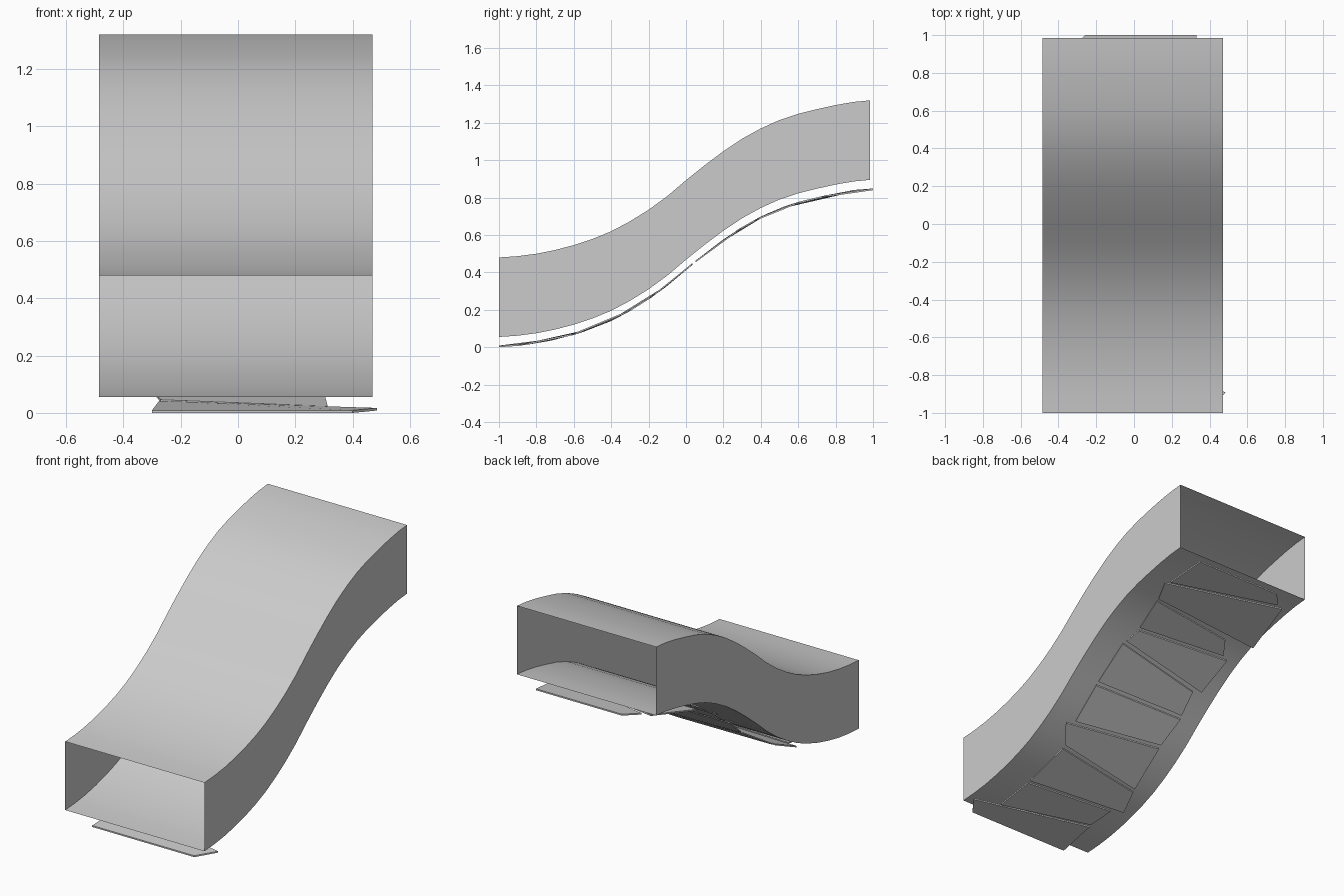
import bpy, bmesh, math

if "Cube" in bpy.data.objects:
    bpy.data.objects.remove(bpy.data.objects["Cube"])

# S-curved floor line of the duct (y, z)
FLOOR = [(-1, .055), (-.9, .062), (-.8, .075), (-.7, .095), (-.6, .121), (-.5, .154),
         (-.4, .195), (-.3, .248), (-.2, .31), (-.1, .383), (0, .468), (.1, .548),
         (.2, .623), (.3, .69), (.4, .745), (.5, .79), (.6, .823), (.7, .848),
         (.8, .87), (.9, .887), (.985, .895)]
HEIGHT, LEFT, RIGHT = .425, -.485, .47


def floor_z(y):
    for (y0, z0), (y1, z1) in zip(FLOOR, FLOOR[1:]):
        if y <= y1:
            return z0 + (z1 - z0) * (y - y0) / (y1 - y0)
    return FLOOR[-1][1]


def make_object(name, bm):
    bmesh.ops.recalc_face_normals(bm, faces=bm.faces)
    mesh = bpy.data.meshes.new(name)
    bm.to_mesh(mesh)
    bm.free()
    obj = bpy.data.objects.new(name, mesh)
    bpy.context.collection.objects.link(obj)
    return obj


# Thin-walled rectangular duct, open at both ends
bm = bmesh.new()
rings = [[bm.verts.new((x, y, z + dz)) for x, dz in
          ((LEFT, 0), (RIGHT, 0), (RIGHT, HEIGHT), (LEFT, HEIGHT))] for y, z in FLOOR]
for a, b in zip(rings, rings[1:]):
    for i in range(4):
        j = (i + 1) % 4
        bm.faces.new((a[i], a[j], b[j], b[i]))
duct = make_object("curved_duct", bm)
bpy.context.view_layer.objects.active = duct
duct.select_set(True)
bpy.ops.object.shade_smooth_by_angle(angle=math.radians(30))

# Irregular thin planks below: front right, back right, back left, front left (x, y)
PLANKS = [
    [(.40, -1), (.485, -.89), (-.275, -.735), (-.30, -1)],
    [(.313, -.845), (.30, -.61), (-.30, -.57), (-.27, -.715)],
    [(.30, -.59), (.274, -.325), (-.33, -.40), (-.378, -.545)],
    [(.274, -.30), (.364, -.19), (-.302, -.13), (-.325, -.38)],
    [(.31, -.165), (.315, .03), (-.327, .035), (-.30, -.11)],
    [(.315, .05), (.312, .27), (-.30, .18), (-.32, .055)],
    [(.30, .29), (.273, .37), (-.374, .405), (-.355, .195)],
    [(.28, .388), (.315, .585), (-.265, .52), (-.33, .425)],
    [(.318, .603), (.376, .73), (-.385, .895), (-.458, .543)],
    [(.35, .75), (.33, 1), (-.26, 1), (-.334, .912)],
]
for n, corners in enumerate(PLANKS, 1):
    bm = bmesh.new()
    low, high = [[bm.verts.new((x, y, floor_z(y) - d)) for x, y in corners] for d in (.055, .046)]
    bm.faces.new(low)
    bm.faces.new(high)
    for i in range(4):
        j = (i + 1) % 4
        bm.faces.new((low[i], low[j], high[j], high[i]))
    make_object(f"plank_{n}", bm)
